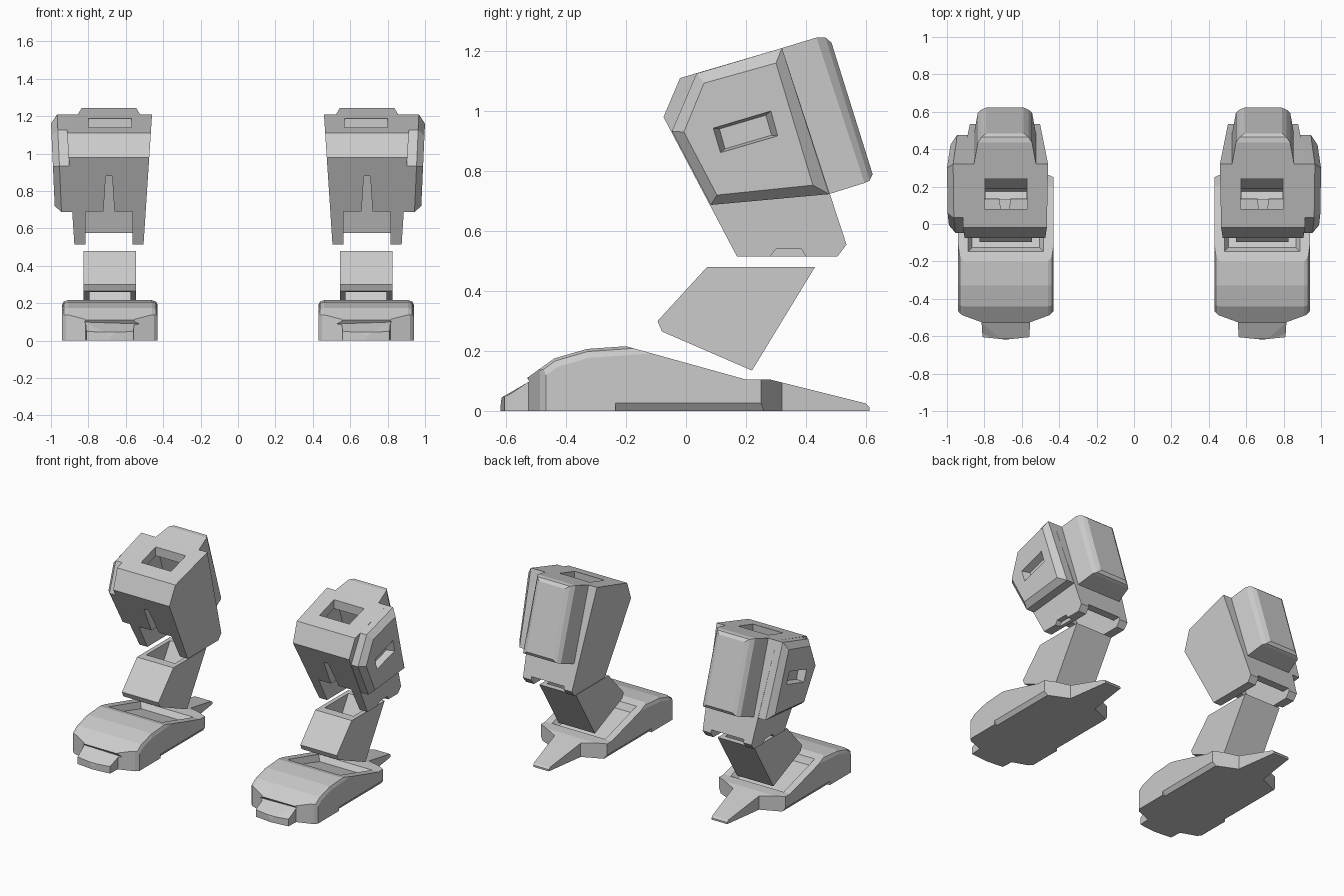
import bpy, bmesh

if "Cube" in bpy.data.objects:
    bpy.data.objects.remove(bpy.data.objects["Cube"])

FOOT_C, CALF_C = 0.685, 0.69


def loft(name, rings, bevel=None):
    """Closed solid through a list of equal-length point rings."""
    bm = bmesh.new()
    vs = [[bm.verts.new(p) for p in r] for r in rings]
    n = len(rings[0])
    bm.faces.new(vs[0])
    bm.faces.new(vs[-1])
    for a, b in zip(vs, vs[1:]):
        for i in range(n):
            j = (i + 1) % n
            bm.faces.new((a[i], a[j], b[j], b[i]))
    bmesh.ops.recalc_face_normals(bm, faces=bm.faces)
    if bevel:
        edges = [e for e in bm.edges if bevel(e)]
        bmesh.ops.bevel(bm, geom=edges, offset=0.03, segments=2, profile=0.5, affect='EDGES')
    me = bpy.data.meshes.new(name)
    bm.to_mesh(me)
    bm.free()
    ob = bpy.data.objects.new(name, me)
    bpy.context.scene.collection.objects.link(ob)
    return ob


def side_prism(name, prof, c, half, bevel=None):
    """(y, z) profile extruded across x about centre c."""
    return loft(name, [[(c + s * half, y, z) for y, z in prof] for s in (-1, 1)], bevel)


def boolean(ob, cutter, op='DIFFERENCE'):
    m = ob.modifiers.new("cut", 'BOOLEAN')
    m.operation, m.solver, m.object = op, 'EXACT', cutter
    bpy.context.view_layer.update()
    dg = bpy.context.evaluated_depsgraph_get()
    me = bpy.data.meshes.new_from_object(ob.evaluated_get(dg))
    ob.modifiers.clear()
    ob.data = me
    bpy.data.objects.remove(cutter)


# Foot: side profile trimmed by the plan outline
foot_prof = [(-0.62, 0), (-0.615, 0.045), (-0.53, 0.11), (-0.44, 0.175), (-0.33, 0.207),
             (-0.2, 0.216), (0.2, 0.105), (0.28, 0.105), (0.32, 0.095), (0.6, 0.025),
             (0.612, 0.012), (0.612, 0)]


def toe_edge(e):
    a, b = (v.co for v in e.verts)
    return (abs(a.x - b.x) < 1e-5 and max(a.y, b.y) < -0.19 and min(a.y, b.y) > -0.54
            and min(a.z, b.z) > 0.1)


foot = side_prism("foot", foot_prof, FOOT_C, 0.255, toe_edge)
half_plan = [(0.125, -0.605), (0.13, -0.525), (0.235, -0.487), (0.256, -0.465),
             (0.256, 0.25), (0.10, 0.32), (0.057, 0.63)]
plan = ([(0, -0.618)] + half_plan + [(-x, y) for x, y in reversed(half_plan)])
boolean(foot, loft("outline", [[(FOOT_C + x, y, z) for x, y in plan] for z in (-0.1, 0.4)]),
        'INTERSECT')

# Sunken tray on top of the foot, and undercut along both lower sides
tray = [[(FOOT_C + sx * (0.205 - i), y, z) for sx, y, z in
         ((-1, -0.15 + i, zf), (1, -0.15 + i, zf), (1, 0.2 - i, zb), (-1, 0.2 - i, zb))]
        for i, zf, zb in ((0, 0.3, 0.3), (0, 0.208, 0.106), (0.025, 0.158, 0.07))]
boolean(foot, loft("tray_cut", tray))
for s in (-1, 1):
    tri = ((0.228, -0.01), (0.257, 0.03), (0.29, 0.03), (0.29, -0.01))
    boolean(foot, loft("undercut", [[(FOOT_C + s * x, y, z) for x, z in tri]
                                    for y in (-0.235, 0.258)]))

# Ankle: slanted open tube
ankle = side_prism("ankle", [(-0.095, 0.30), (0.07, 0.48), (0.43, 0.48), (0.22, 0.135),
                             (-0.08, 0.265)], FOOT_C, 0.14)
boolean(ankle, side_prism("ankle_bore", [(0.195, 0.55), (0.433, 0.55), (0.128, 0.05),
                                         (-0.127, 0.2)], FOOT_C, 0.11))

# Calf: hollow tapered shell
calf_prof = [(-0.075, 0.98), (-0.02, 1.11), (0.32, 1.21), (0.535, 0.555), (0.505, 0.515),
             (0.17, 0.515)]
calf = loft("calf", [[(CALF_C + s * (0.185 + (z - 0.515) * 0.0655), y, z)
                      for y, z in calf_prof] for s in (-1, 1)])
boolean(calf, side_prism("calf_cavity", [
    (-0.02, 0.985), (0.02, 1.06), (0.29, 1.14), (0.475, 0.575), (0.7, 0.575), (0.7, 0.4),
    (-0.1, 0.4), (-0.1, 0.69), (0.135, 0.69)], CALF_C, 0.125))
boolean(calf, side_prism("top_opening", [(0.08, 1.0), (0.08, 1.4), (0.24, 1.4), (0.24, 1.0)],
                         CALF_C - 0.005, 0.115))
boolean(calf, loft("front_slit", [[(CALF_C + x, y, z) for x, z in
                   ((-0.03, 0.68), (0.03, 0.68), (0.017, 0.88), (-0.017, 0.88))]
                   for y in (-0.2, 0.2)]))
boolean(calf, side_prism("prong_notch", [(0.27, 0.5), (0.28, 0.515), (0.30, 0.54),
                                         (0.385, 0.54), (0.40, 0.515), (0.41, 0.5)], 0.88, 0.04))

# Outer side plate with chamfered rim and slot
rim = [(0.035, 1.125), (0.32, 1.21), (0.477, 0.723), (0.083, 0.687), (-0.047, 0.933)]
face = [(0.06, 1.093), (0.30, 1.16), (0.423, 0.753), (0.103, 0.72), (-0.007, 0.93)]


def plate_x(z):
    return 0.98 + 0.045 * (z - 0.72)


plate = loft("side_plate", [[(0.84, y, z) for y, z in rim],
                            [(plate_x(z) - 0.035, y, z) for y, z in rim],
                            [(plate_x(z), y, z) for y, z in face]])
slot = [(0.09, 0.943), (0.283, 1.0), (0.307, 0.917), (0.113, 0.86)]
cy, cz = (sum(p[i] for p in slot) / 4 for i in (0, 1))
boolean(plate, loft("slot_cut", [[(x, cy + (y - cy) * k, cz + (z - cz) * k) for y, z in slot]
                                 for x, k in ((1.04, 1.15), (0.992, 1), (0.94, 0.8))]))

# Rear pack: tapered block on the sloping back of the calf
pack_rings = [(0.30, 1.204, 0.46, 0.718, 0.17), (0.435, 1.245, 0.595, 0.76, 0.145),
              (0.465, 1.245, 0.612, 0.768, 0.125), (0.485, 1.228, 0.622, 0.79, 0.10)]
pack = loft("rear_pack", [[(CALF_C - h, ty, tz), (CALF_C + h, ty, tz),
                           (CALF_C + h, by, bz), (CALF_C - h, by, bz)]
                          for ty, tz, by, bz, h in pack_rings])
boolean(pack, side_prism("pack_trim", [(-0.1, 1.3), (0.275, 1.3), (0.51, 0.58), (-0.1, 0.58)],
                         CALF_C, 0.4))

# Mirror every part to make the other leg
for ob in (foot, ankle, calf, plate, pack):
    ob.modifiers.new("mirror", 'MIRROR').use_axis[0] = True
